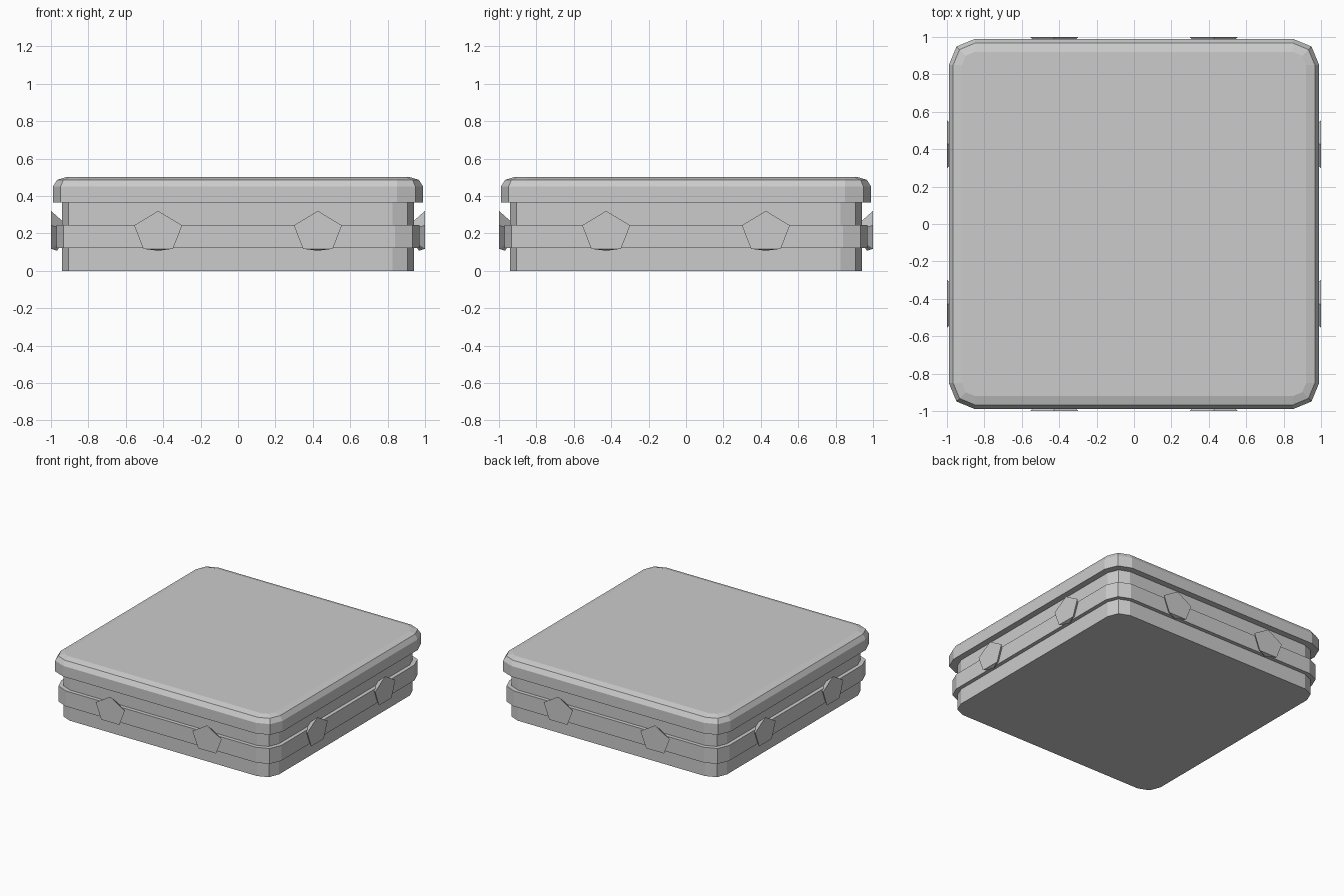
import bpy, bmesh
from math import sin, cos, pi
from mathutils import Matrix

if "Cube" in bpy.data.objects:
    bpy.data.objects.remove(bpy.data.objects["Cube"])


def finish(name, bm):
    bmesh.ops.recalc_face_normals(bm, faces=bm.faces)
    me = bpy.data.meshes.new(name)
    bm.to_mesh(me)
    bm.free()
    ob = bpy.data.objects.new(name, me)
    bpy.context.collection.objects.link(ob)
    return ob


def rounded_slab(name, levels):
    """Stack of rounded squares; each level is (half width, corner radius, z)."""
    bm = bmesh.new()
    rings = []
    for half, r, z in levels:
        c = half - r
        ring = []
        for q, (sx, sy) in enumerate([(1, 1), (-1, 1), (-1, -1), (1, -1)]):
            for k in range(3):
                a = q * pi / 2 + k * pi / 4
                ring.append(bm.verts.new((sx * c + r * cos(a), sy * c + r * sin(a), z)))
        rings.append(ring)
    n = len(rings[0])
    for lo, hi in zip(rings, rings[1:]):
        for i in range(n):
            j = (i + 1) % n
            bm.faces.new((lo[i], lo[j], hi[j], hi[i]))
    bm.faces.new(rings[0])
    bm.faces.new(rings[-1])
    return finish(name, bm)


# Body, raised band and lid with a rounded top edge
rounded_slab("body", [(0.94, 0.115, 0), (0.94, 0.115, 0.38)])
rounded_slab("band", [(0.97, 0.13, 0.122), (0.97, 0.13, 0.245)])
rounded_slab("lid", [(0.99, 0.14, 0.365), (0.99, 0.14, 0.45),
                     (0.967, 0.117, 0.486), (0.92, 0.07, 0.5)])


# Five-sided studs, two on each side, tapering inward
def stud(name, offset, turn):
    bm = bmesh.new()
    for scale, depth in ((1, 1.0), (0.45, 0.93)):
        for k in range(5):
            a = pi / 2 + k * 2 * pi / 5
            bm.verts.new((offset + 0.135 * scale * cos(a), -depth,
                          0.208 + 0.112 * scale * sin(a)))
    bm.verts.new((offset, -0.967, 0.107))
    bmesh.ops.convex_hull(bm, input=bm.verts)
    bmesh.ops.dissolve_limit(bm, angle_limit=0.01, verts=bm.verts, edges=bm.edges)
    bmesh.ops.transform(bm, matrix=Matrix.Rotation(turn, 4, 'Z'), verts=bm.verts)
    finish(name, bm)


for i, side in enumerate(("front", "right", "back", "left")):
    for x in (-0.427, 0.427):
        stud(f"{side}_stud", x, i * pi / 2)
